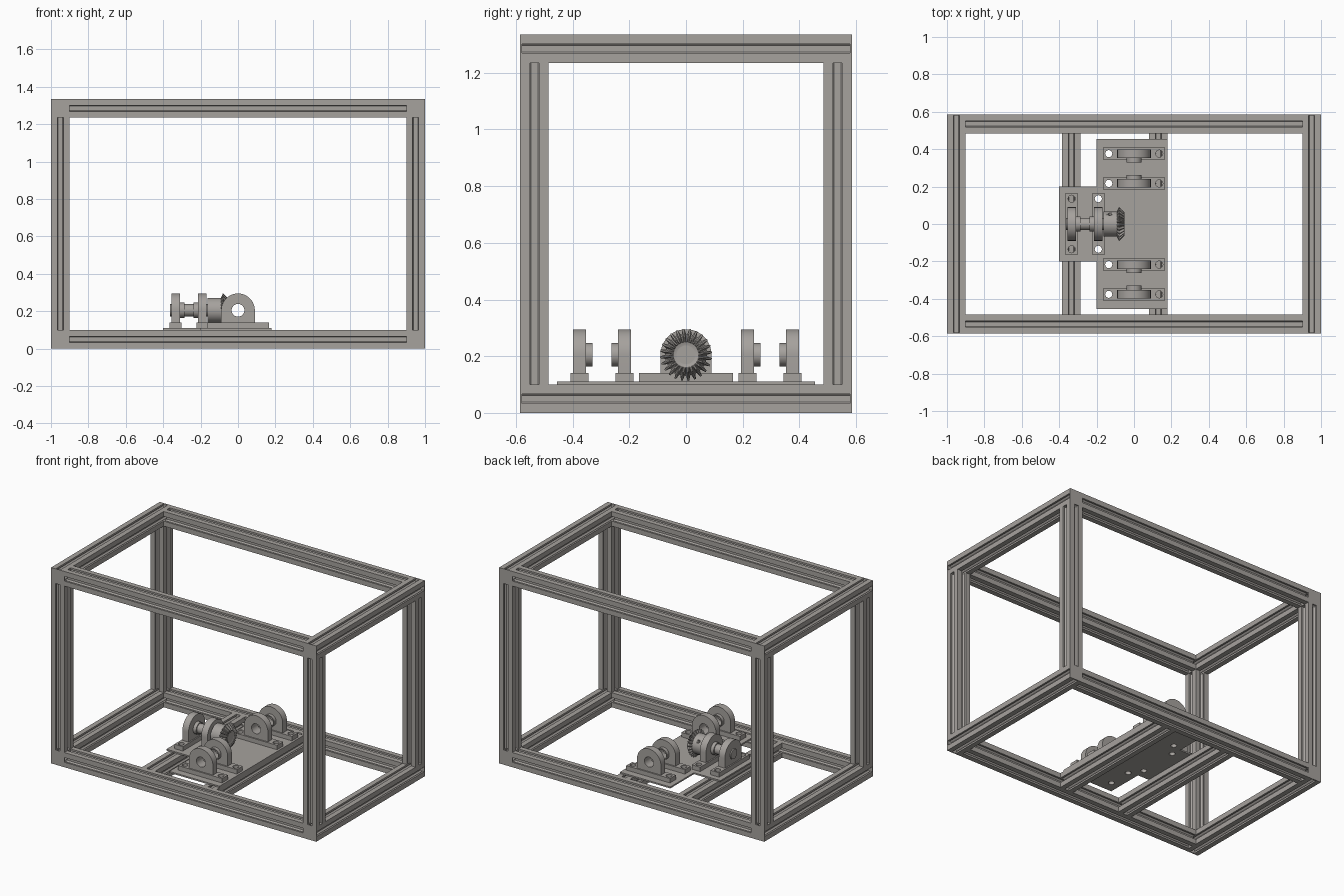
import bpy, bmesh, math
from mathutils import Vector, Matrix

if "Cube" in bpy.data.objects:
    bpy.data.objects.remove(bpy.data.objects["Cube"])

metal = bpy.data.materials.new("warm_grey_metal")
metal.diffuse_color = (0.38, 0.36, 0.34, 1)
metal.use_nodes = True
metal.node_tree.nodes["Principled BSDF"].inputs["Base Color"].default_value = metal.diffuse_color

# local (u, v, w) to world, w being the extrusion axis
AXES = {'x': lambda u, v, w: (w, u, v),
        'y': lambda u, v, w: (u, w, v),
        'z': lambda u, v, w: (u, v, w)}


def finish(name, bm, angle=30):
    bmesh.ops.remove_doubles(bm, verts=bm.verts, dist=1e-5)
    bmesh.ops.recalc_face_normals(bm, faces=bm.faces)
    me = bpy.data.meshes.new(name)
    bm.to_mesh(me)
    bm.free()
    me.materials.append(metal)
    ob = bpy.data.objects.new(name, me)
    bpy.context.collection.objects.link(ob)
    bpy.ops.object.select_all(action='DESELECT')
    ob.select_set(True)
    bpy.context.view_layer.objects.active = ob
    bpy.ops.object.shade_smooth_by_angle(angle=math.radians(angle))
    return ob


def extrude(name, outlines, axis, w0, w1):
    """Extrude a filled outline; further outlines become holes."""
    cu = bpy.data.curves.new("outline", 'CURVE')
    cu.dimensions, cu.fill_mode = '2D', 'BOTH'
    cu.extrude = (w1 - w0) / 2
    for pts in outlines:
        sp = cu.splines.new('POLY')
        sp.points.add(len(pts) - 1)
        for p, (u, v) in zip(sp.points, pts):
            p.co = (u, v, 0, 1)
        sp.use_cyclic_u = True
    tmp = bpy.data.objects.new("outline", cu)
    bpy.context.collection.objects.link(tmp)
    ev = tmp.evaluated_get(bpy.context.evaluated_depsgraph_get())
    bm = bmesh.new()
    bm.from_mesh(ev.to_mesh())
    ev.to_mesh_clear()
    for v in bm.verts:
        v.co = AXES[axis](v.co.x, v.co.y, v.co.z + (w0 + w1) / 2)
    bpy.data.objects.remove(tmp)
    bpy.data.curves.remove(cu)
    return finish(name, bm)


def circle(u, v, r, n=32):
    return [(u + r * math.cos(2 * math.pi * i / n),
             v + r * math.sin(2 * math.pi * i / n)) for i in range(n)]


def rect(u0, u1, v0, v1):
    return [(u0, v0), (u1, v0), (u1, v1), (u0, v1)]


def loft_x(name, rings, angle=30):
    """Skin rings of (x, radius list) around the shaft axis."""
    bm = bmesh.new()
    loops = []
    for x, radii in rings:
        n = len(radii)
        loops.append([bm.verts.new((x, r * math.cos(2 * math.pi * i / n),
                                    AXIS_Z + r * math.sin(2 * math.pi * i / n)))
                      for i, r in enumerate(radii)])
    for a, b in zip(loops, loops[1:]):
        for i in range(len(a)):
            j = (i + 1) % len(a)
            bm.faces.new((a[i], a[j], b[j], b[i]))
    bm.faces.new(loops[0])
    bm.faces.new(loops[-1])
    return finish(name, bm, angle)


# slotted beam cross-section
H = 0.05
quarter = [(-H, -H), (-0.016, -H), (-0.016, -0.038), (-0.028, -0.038),
           (-0.012, -0.022), (0.012, -0.022), (0.028, -0.038),
           (0.016, -0.038), (0.016, -H)]


def beam(name, axis, u, v, w0, w1):
    pts = []
    for k in range(4):
        c, s = math.cos(k * math.pi / 2), math.sin(k * math.pi / 2)
        pts += [(u + c * a - s * b, v + s * a + c * b) for a, b in quarter]
    return extrude(name, [pts, circle(u, v, 0.008, 12)], axis, w0, w1)


# outer frame
X, Y, TOP = 0.95, 0.535, 1.285
for z, level in ((H, "bottom"), (TOP, "top")):
    for s, side in ((-1, "left"), (1, "right")):
        beam(f"{level}_{side}_beam", 'y', s * X, z, -0.579, 0.579)
        for e, end in ((-1, "front"), (1, "back")):
            extrude(f"{level}_{side}_{end}_cap",
                    [rect(s * X - H, s * X + H, z - H, z + H)], 'y',
                    *sorted((e * 0.579, e * 0.585)))
    for s, side in ((-1, "front"), (1, "back")):
        beam(f"{level}_{side}_beam", 'x', s * Y, z, -0.9, 0.9)
for sx, a in ((-1, "left"), (1, "right")):
    for sy, b in ((-1, "front"), (1, "back")):
        beam(f"{b}_{a}_post", 'z', sx * X, sy * Y, 0.1, 1.235)

# cross beams under the plate
for x, side in ((-0.335, "left"), (0.13, "right")):
    beam(f"{side}_cross_beam", 'y', x, H, -0.485, 0.485)

# bearing positions: (name, axis, position, direction of boss)
AXIS_Z, BOLT = 0.205, 0.135
blocks = [("front_outer", 'y', -0.376, 1), ("front_inner", 'y', -0.217, -1),
          ("back_inner", 'y', 0.217, 1), ("back_outer", 'y', 0.376, -1),
          ("left_outer", 'x', -0.333, 1), ("left_inner", 'x', -0.191, -1)]

# mounting plate with bolt holes
holes = []
for _, axis, p, _ in blocks:
    for s in (-BOLT, BOLT):
        holes.append(circle(*((s, p) if axis == 'y' else (p, s)), 0.019, 24))
tee = [(-0.2, -0.455), (0.18, -0.455), (0.18, 0.455), (-0.2, 0.455),
       (-0.2, 0.2), (-0.4, 0.2), (-0.4, -0.2), (-0.2, -0.2)]
extrude("mounting_plate", [tee] + holes, 'z', 0.1, 0.11)

# bearing blocks: foot, arched body and boss
R = 0.09
arch = [(-R, 0.14), (R, 0.14)] + [
    (R * math.cos(math.pi * i / 24), AXIS_Z + R * math.sin(math.pi * i / 24))
    for i in range(25)]
bore = circle(0, AXIS_Z, 0.034, 40)
for name, axis, p, d in blocks:
    a, b = 0.165, 0.032
    foot = rect(-a, a, p - b, p + b) if axis == 'y' else rect(p - b, p + b, -a, a)
    bolts = [circle(*((s, p) if axis == 'y' else (p, s)), 0.019, 24)
             for s in (-BOLT, BOLT)]
    extrude(f"{name}_bearing_foot", [foot] + bolts, 'z', 0.11, 0.14)
    extrude(f"{name}_bearing_body", [arch, bore], axis, p - 0.023, p + 0.023)
    extrude(f"{name}_bearing_boss", [circle(0, AXIS_Z, 0.041, 40), bore], axis,
            *sorted((p + d * 0.023, p + d * 0.046)))

# drive shaft
extrude("drive_shaft", [circle(0, AXIS_Z, 0.033, 40)], 'x', -0.363, -0.058)

# bevel gear: hub with set screw hole, then toothed cone
hub = extrude("gear_hub", [circle(0, AXIS_Z, 0.067, 48), circle(0, AXIS_Z, 0.033, 40)],
              'x', -0.162, -0.09)
bm = bmesh.new()
aim = Vector((0, 0.053, 0.042))
bmesh.ops.create_cone(bm, cap_ends=True, segments=16, radius1=0.01, radius2=0.01, depth=0.05,
                      matrix=Matrix.Translation(aim + Vector((-0.13, 0, AXIS_Z)))
                      @ aim.to_track_quat('Z', 'Y').to_matrix().to_4x4())
cutter = finish("set_screw_cutter", bm)
cutter.hide_render = True
cut = hub.modifiers.new("set_screw_hole", 'BOOLEAN')
cut.object, cut.solver = cutter, 'EXACT'
bpy.context.view_layer.objects.active = hub
bpy.ops.object.modifier_apply(modifier=cut.name)
bpy.data.objects.remove(cutter)

TEETH = 24


def toothed(tip, root):
    return [root, tip, tip, root] * TEETH


loft_x("bevel_gear", [(-0.092, [0.067] * 4 * TEETH), (-0.08, toothed(0.092, 0.074)),
                      (-0.05, toothed(0.062, 0.047)), (-0.056, [0.045] * 4 * TEETH),
                      (-0.06, [0.034] * 4 * TEETH)], 20)
